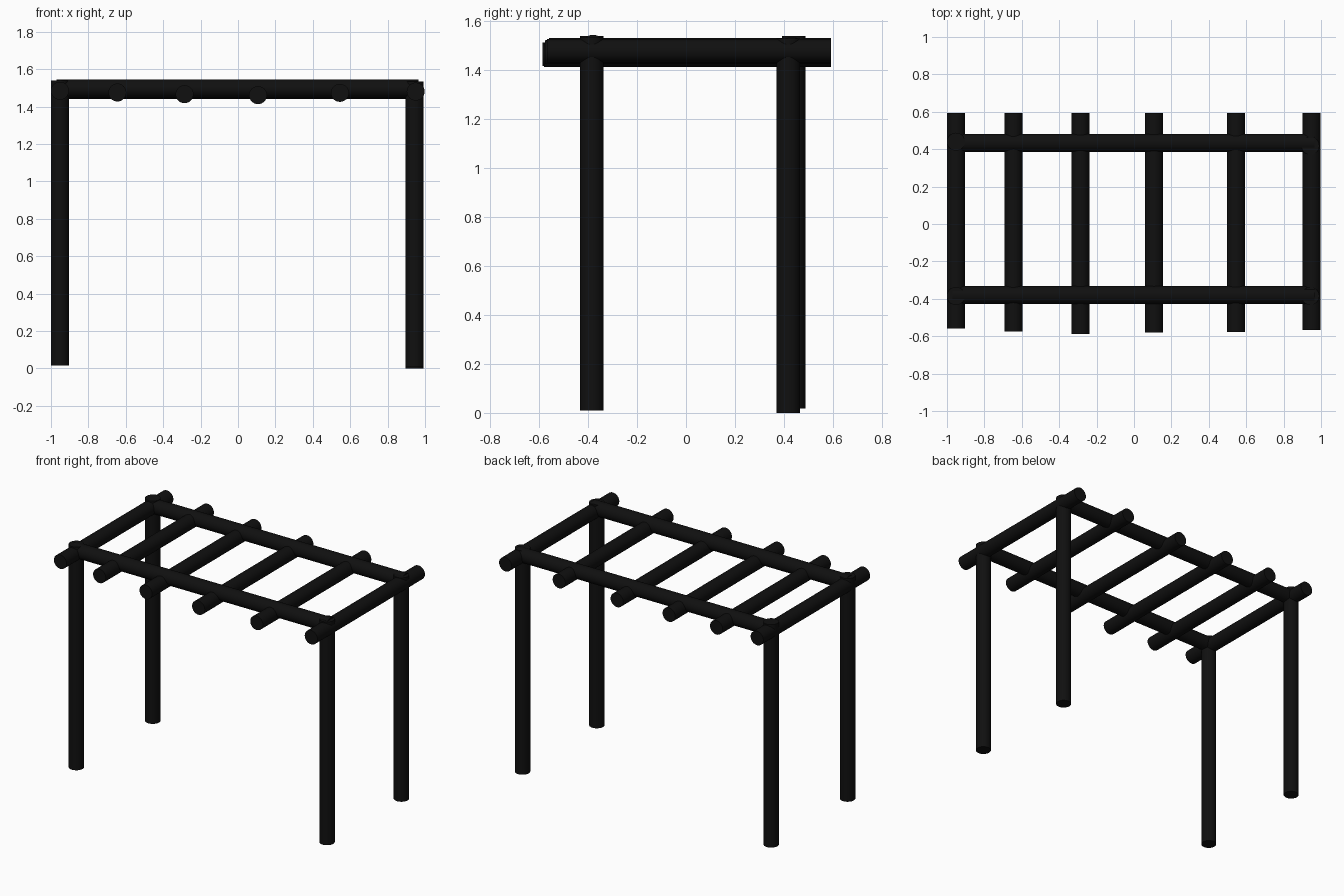
import bpy, math
from mathutils import Vector

if "Cube" in bpy.data.objects:
    bpy.data.objects.remove(bpy.data.objects["Cube"])

black = bpy.data.materials.new("near black")
black.diffuse_color = (0.005, 0.005, 0.005, 1)
black.use_nodes = True
black.node_tree.nodes["Principled BSDF"].inputs["Base Color"].default_value = black.diffuse_color
R = 0.048


def pole(name, a, b, r=R):
    """Round pole with flat ends running from a to b."""
    a, b = Vector(a), Vector(b)
    bpy.ops.mesh.primitive_cylinder_add(
        vertices=32, radius=r, depth=(b - a).length, location=(a + b) / 2,
        rotation=(b - a).to_track_quat('Z', 'Y').to_euler())
    ob = bpy.context.object
    ob.name = name
    ob.data.materials.append(black)
    bpy.ops.object.shade_smooth_by_angle(angle=math.radians(40))
    return ob


# Four upright posts: x, y, bottom, top
posts = {
    "front_left_post": (-0.952, -0.385, 0.015, 1.54),
    "front_right_post": (0.943, -0.385, 0.01, 1.535),
    "back_left_post": (-0.952, 0.440, 0.017, 1.54),
    "back_right_post": (0.943, 0.418, 0.0, 1.53),
}
for name, (x, y, z0, z1) in posts.items():
    pole(name, (x, y, z0), (x, y, z1))

# Two long rails
pole("front_rail", (-0.97, -0.38, 1.496), (0.965, -0.38, 1.496), 0.049)
pole("back_rail", (-0.97, 0.434, 1.489), (0.965, 0.434, 1.489))

# Six cross beams: x, front end y, height
beams = [(-0.952, -0.56, 1.484), (-0.645, -0.575, 1.475), (-0.286, -0.587, 1.466),
         (0.107, -0.58, 1.461), (0.545, -0.577, 1.473), (0.950, -0.568, 1.480)]
for i, (x, y0, z) in enumerate(beams, 1):
    pole(f"cross_beam_{i}", (x, y0, z), (x, 0.593, z))
